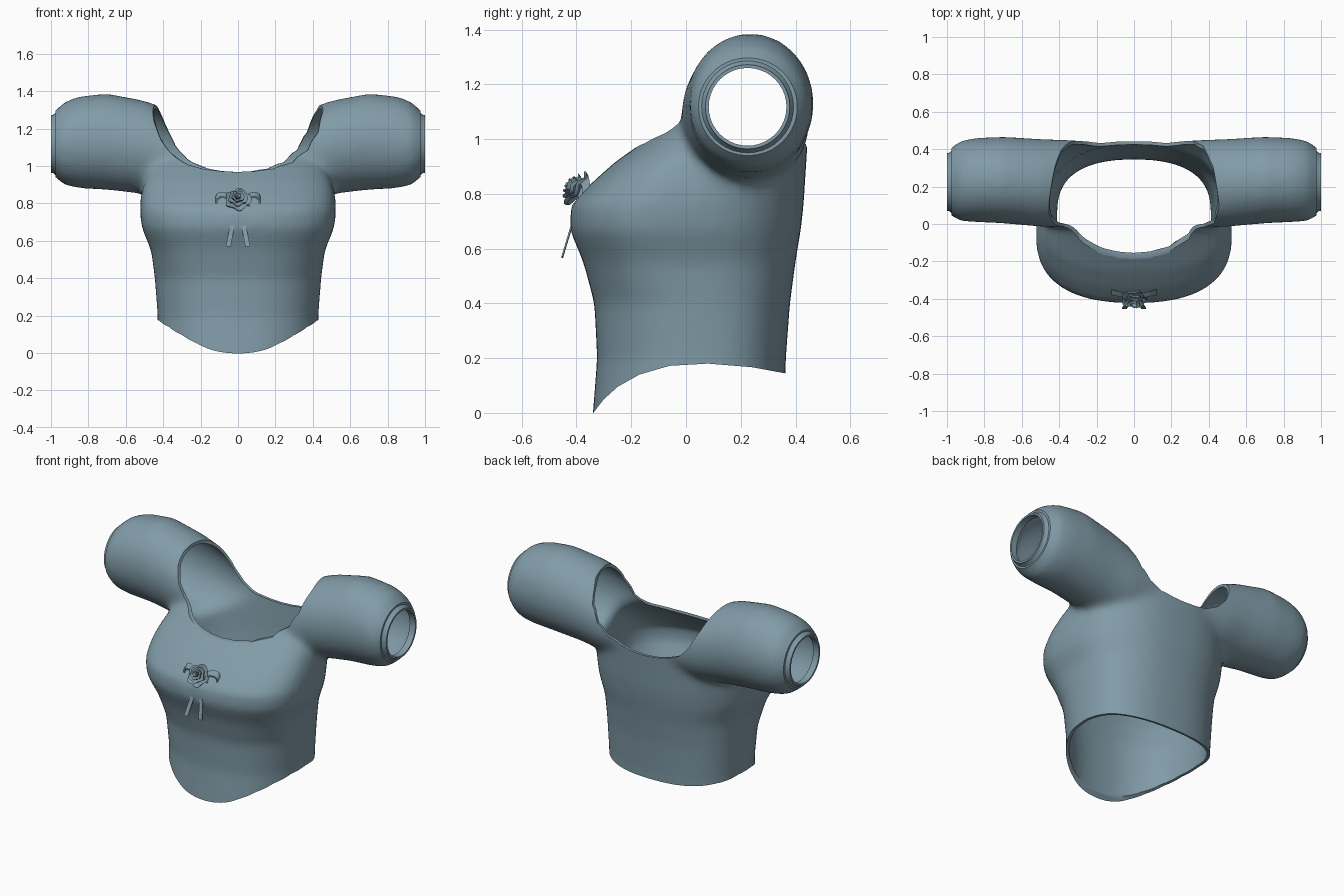
import bpy, bmesh
from math import sin, cos, pi, copysign
from mathutils import Vector, Matrix

cube = bpy.data.objects.get("Cube")
if cube:
    bpy.data.objects.remove(cube, do_unlink=True)

fabric = bpy.data.materials.new("dusty blue fabric")
fabric.use_nodes = True
COLOR = (0.22, 0.33, 0.39, 1)
fabric.diffuse_color = COLOR
fabric.node_tree.nodes["Principled BSDF"].inputs["Base Color"].default_value = COLOR


def loft(name, rings, caps=True, wrap=False):
    """Skin a list of equal closed rings of points."""
    bm = bmesh.new()
    rows = [[bm.verts.new(p) for p in ring] for ring in rings]
    pairs = list(zip(rows, rows[1:])) + ([(rows[-1], rows[0])] if wrap else [])
    for a, b in pairs:
        for i in range(len(a)):
            j = (i + 1) % len(a)
            bm.faces.new((a[i], a[j], b[j], b[i]))
    if caps and not wrap:
        bm.faces.new(rows[0])
        bm.faces.new(rows[-1])
    bmesh.ops.recalc_face_normals(bm, faces=bm.faces)
    mesh = bpy.data.meshes.new(name)
    bm.to_mesh(mesh)
    bm.free()
    mesh.materials.append(fabric)
    obj = bpy.data.objects.new(name, mesh)
    bpy.context.collection.objects.link(obj)
    return obj


def smooth(obj, angle=0.7):
    bpy.ops.object.select_all(action='DESELECT')
    obj.select_set(True)
    bpy.context.view_layer.objects.active = obj
    bpy.ops.object.shade_smooth_by_angle(angle=angle)


def boolean(obj, other, operation):
    mod = obj.modifiers.new(other.name, 'BOOLEAN')
    mod.object, mod.operation, mod.solver = other, operation, 'EXACT'
    other.hide_render = True


def power(v, n):
    return copysign(abs(v) ** (2 / n), v)


# Torso: rounded sections, each as height, half width, front, back, widest y
TORSO = [(-.12, .43, -.35, .355, .04), (.2, .43, -.325, .365, .04),
         (.4, .445, -.335, .38, .02), (.55, .465, -.375, .40, -.02),
         (.67, .515, -.425, .42, -.06), (.76, .525, -.42, .43, -.06),
         (.84, .52, -.345, .435, -.03), (.92, .50, -.255, .44, .02),
         (1.0, .47, -.14, .445, .1), (1.1, .44, -.01, .445, .2),
         (1.2, .40, .04, .43, .22)]


def torso_ring(z, w, front, back, mid):
    n = 2.6 if z > .5 else 2.15
    ring = []
    for i in range(48):
        a = 2 * pi * i / 48
        s = power(sin(a), 2.7 if sin(a) > 0 else n)
        ring.append((w * power(cos(a), 2.4), mid + s * ((back - mid) if s > 0 else (mid - front)), z))
    return ring


bodice = loft("bodice", [torso_ring(*row) for row in TORSO])

# Puffed sleeves: x, centre y, centre z, radius y, radius z
SLEEVE = [(.2, .21, 1.03, .23, .20), (.35, .215, 1.06, .235, .235),
          (.5, .22, 1.10, .235, .25), (.7, .235, 1.13, .232, .258),
          (.85, .235, 1.127, .225, .246), (.93, .23, 1.12, .215, .222),
          (.98, .225, 1.118, .18, .175), (1.04, .225, 1.118, .13, .13)]


def x_ring(x, cy, cz, ry, rz, sides=40):
    return [(x, cy + ry * cos(2 * pi * i / sides), cz + rz * sin(2 * pi * i / sides))
            for i in range(sides)]


helpers = []
for side in (1, -1):
    sleeve = loft("sleeve_form", [x_ring(side * r[0], *r[1:]) for r in SLEEVE])
    boolean(bodice, sleeve, 'UNION')
    helpers.append(sleeve)

# Blend the forms into one skin and give it thickness
remesh = bodice.modifiers.new("blend", 'REMESH')
remesh.mode, remesh.voxel_size = 'VOXEL', 0.02
relax = bodice.modifiers.new("relax", 'SMOOTH')
relax.factor, relax.iterations = 0.5, 14
shell = bodice.modifiers.new("cloth", 'SOLIDIFY')
shell.thickness, shell.offset = 0.018, -1

# Scooped neckline, narrowing toward the back
HALF_NECK = [(.08, .972), (.17, .985), (.27, 1.02), (.35, 1.085), (.405, 1.18),
             (.445, 1.3), (.47, 1.6)]
NECK = [(-x, z) for x, z in reversed(HALF_NECK)] + [(0, .968)] + HALF_NECK
neck = loft("neck_cutter", [[(x * (1.06 - .36 * y), y, z) for x, z in NECK] for y in (-.7, .8)])

# Hem dipping to a point at the front
HEM = [(-.6, -.25), (-.36, -.03), (-.335, .005), (-.30, .05), (-.25, .095), (-.17, .14), (-.06, .172),
       (.08, .18), (.24, .167), (.36, .145), (.6, .10), (.6, -.4), (-.6, -.4)]
hem = loft("hem_cutter", [[(x, y, z) for y, z in HEM] for x in (-.8, .8)])

helpers += [neck, hem]
for side in (1, -1):
    helpers.append(loft("cuff_cutter", [x_ring(side * x, .22, 1.12, .5, .5) for x in (.975, 1.3)]))
for cutter in helpers[2:]:
    boolean(bodice, cutter, 'DIFFERENCE')

graph = bpy.context.evaluated_depsgraph_get()
final = bpy.data.meshes.new_from_object(bodice.evaluated_get(graph))
bodice.modifiers.clear()
bodice.data = final
for helper in helpers:
    bpy.data.objects.remove(helper, do_unlink=True)
final.materials.clear()
final.materials.append(fabric)
smooth(bodice)

# Narrow cuffs at the sleeve ends
CUFF = [(.955, .176), (.975, .168), (.985, .157), (1, .154), (1, .142), (.96, .142)]
for side, label in ((1, "left"), (-1, "right")):
    cuff = loft(label + "_cuff", [x_ring(side * x, .225, 1.118, r, r) for x, r in CUFF], wrap=True)
    smooth(cuff)

# Rosette on the chest, facing forward and up
tilt = Matrix.Translation((0, -.395, .815)) @ Matrix.Rotation(.95, 4, 'X')


def petal_ring(radius, height, phase, sides=30):
    ring = []
    for i in range(sides):
        a = 2 * pi * i / sides
        r = radius * (1 + .09 * cos(5 * a + phase))
        ring.append(tilt @ Vector((r * cos(a), r * sin(a), height + .12 * radius * sin(5 * a + phase))))
    return ring


for k, (inner, outer, height) in enumerate([(.02, .068, .012), (.015, .05, .028), (.01, .033, .04), (.004, .017, .048)]):
    petals = loft("rosette_petals", [petal_ring(inner, height - .022, k), petal_ring(outer * .8, height - .008, k),
                                     petal_ring(outer, height, k), petal_ring(outer * .9, height - .014, k),
                                     petal_ring(inner, height - .027, k)])
    smooth(petals)

# Bow loops and hanging ribbon tails
for side, label in ((1, "left"), (-1, "right")):
    rings = []
    for i in range(20):
        a = 2 * pi * i / 20
        c = Vector((side * (.077 + .04 * cos(a)), -.375 + .01 * cos(a), .818 + .026 * sin(a) * (1 + .3 * cos(a))))
        out = Vector((side * cos(a), 0, sin(a))) * .004
        deep = Vector((0, .014, .012))
        rings.append([c + out + deep, c + out - deep, c - out - deep, c - out + deep])
    loft(label + "_bow_loop", rings, wrap=True)

    tail = []
    for x, y, z, w in ((.012, -.395, .765, .010), (.035, -.425, .66, .012), (.052, -.452, .57, .013)):
        tail.append([(side * (x - w), y - .003, z - .004), (side * (x + w), y - .003, z + .002),
                     (side * (x + w), y + .003, z + .002), (side * (x - w), y + .003, z - .004)])
    loft(label + "_ribbon_tail", tail)
